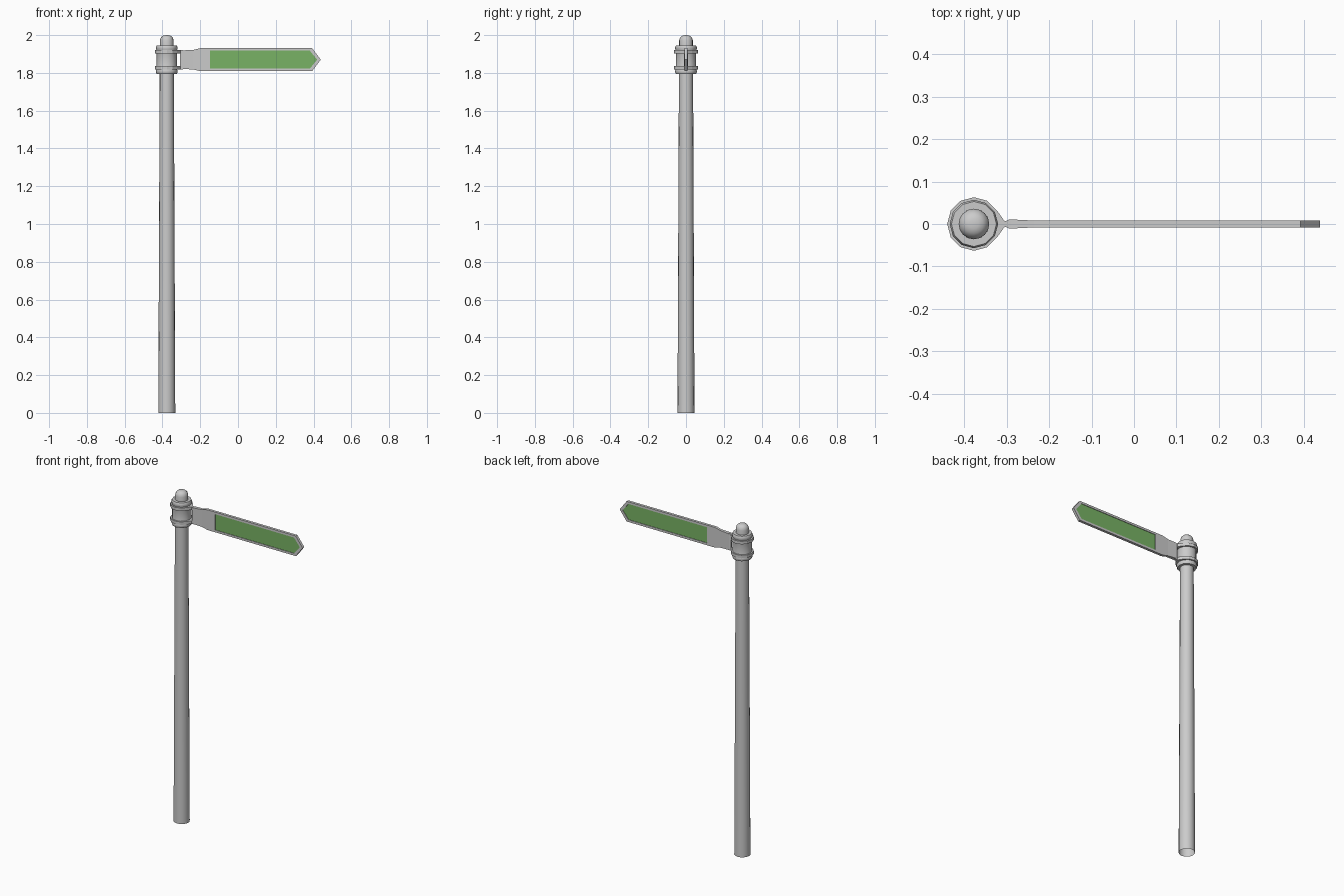
import bpy, bmesh, math

if "Cube" in bpy.data.objects:
    bpy.data.objects.remove(bpy.data.objects["Cube"])

CX = -0.377   # pole axis
ZC = 1.87     # sign centre height


def finish(name, bm, smooth=False):
    bmesh.ops.remove_doubles(bm, verts=bm.verts, dist=1e-5)
    bmesh.ops.recalc_face_normals(bm, faces=bm.faces)
    me = bpy.data.meshes.new(name)
    bm.to_mesh(me)
    bm.free()
    ob = bpy.data.objects.new(name, me)
    bpy.context.collection.objects.link(ob)
    if smooth:
        bpy.ops.object.select_all(action='DESELECT')
        ob.select_set(True)
        bpy.context.view_layer.objects.active = ob
        bpy.ops.object.shade_smooth_by_angle(angle=math.radians(40))
    return ob


def lathe(name, profile, sides):
    bm = bmesh.new()
    vs = [bm.verts.new((CX + r, 0, z)) for r, z in profile]
    es = [bm.edges.new(p) for p in zip(vs, vs[1:])]
    bmesh.ops.spin(bm, geom=vs + es, cent=(CX, 0, 0), axis=(0, 0, 1),
                   angle=2 * math.pi, steps=sides, use_duplicate=False)
    return finish(name, bm, True)


def loft(name, sections):
    """Box sections: x, half thickness, half height about ZC."""
    bm = bmesh.new()
    rings = [[bm.verts.new((x, sy * t, ZC + sz * h))
              for sy, sz in ((-1, -1), (1, -1), (1, 1), (-1, 1))]
             for x, t, h in sections]
    for a, b in zip(rings, rings[1:]):
        for i in range(4):
            j = (i + 1) % 4
            bm.faces.new((a[i], a[j], b[j], b[i]))
    bm.faces.new(rings[0])
    if sections[-1][2] > 0:
        bm.faces.new(rings[-1])
    bmesh.ops.dissolve_degenerate(bm, dist=1e-6, edges=bm.edges)
    return finish(name, bm)


def prism(name, pts, z0, z1):
    bm = bmesh.new()
    f = bm.faces.new([bm.verts.new((x, y, z0)) for x, y in pts])
    ext = bmesh.ops.extrude_face_region(bm, geom=[f])['geom']
    for v in ext:
        if isinstance(v, bmesh.types.BMVert):
            v.co.z = z1
    return finish(name, bm)


# pole, open at the foot, with a domed top
lathe("pole", [(0.045, 0), (0.0375, 1.80), (0.0375, 1.90)], 16)
lathe("pole_cap", [(0.036, 1.93), (0.036, 1.972), (0.032, 1.986),
                   (0.022, 1.996), (0.011, 1.999), (0, 2.0)], 16)

# collar with rounded flanges
lathe("collar", [(0.036, 1.795), (0.053, 1.795), (0.057, 1.803), (0.057, 1.812),
                 (0.054, 1.82), (0.054, 1.92), (0.057, 1.927),
                 (0.057, 1.937), (0.053, 1.946), (0.036, 1.946)], 12)

# clamp bands, drawn out to a lug towards the sign
band = [(CX + 0.063 * math.cos(math.radians(a)), 0.063 * math.sin(math.radians(a)))
        for a in range(30, 331, 30)]
band += [(-0.305, -0.007), (-0.29, -0.007), (-0.29, 0.007), (-0.305, 0.007)]
for part, z in (("lower", 1.827), ("upper", 1.911)):
    prism(part + "_clamp_band", band, z - 0.009, z + 0.009)

# hinge pin between the lugs
prism("hinge_pin", [(-0.306, -0.005), (-0.294, -0.005),
                    (-0.294, 0.005), (-0.306, 0.005)], 1.83, 1.91)

# arrow-shaped arm with thicker root
arm = loft("sign_arm", [(-0.302, 0.007, 0.046), (-0.294, 0.011, 0.049),
                        (-0.235, 0.008, 0.052), (-0.2, 0.008, 0.061),
                        (0.392, 0.008, 0.061), (0.438, 0.008, 0)])

# window for the panels, leaving a raised rim
cutter = loft("window_cutter", [(-0.147, 0.05, 0.048), (0.38, 0.05, 0.048),
                                (0.419, 0.05, 0)])
cutter.hide_render = True
cutter.hide_set(True)
mod = arm.modifiers.new("window", 'BOOLEAN')
mod.operation = 'DIFFERENCE'
mod.solver = 'EXACT'
mod.object = cutter

# green sign panel, slightly recessed on both sides
green = bpy.data.materials.new("sign_green")
green.diffuse_color = (0.19, 0.45, 0.13, 1)
green.use_nodes = True
green.node_tree.nodes["Principled BSDF"].inputs["Base Color"].default_value = green.diffuse_color
panel = loft("sign_panel", [(-0.147, 0.005, 0.048), (0.38, 0.005, 0.048),
                            (0.419, 0.005, 0)])
panel.data.materials.append(green)
